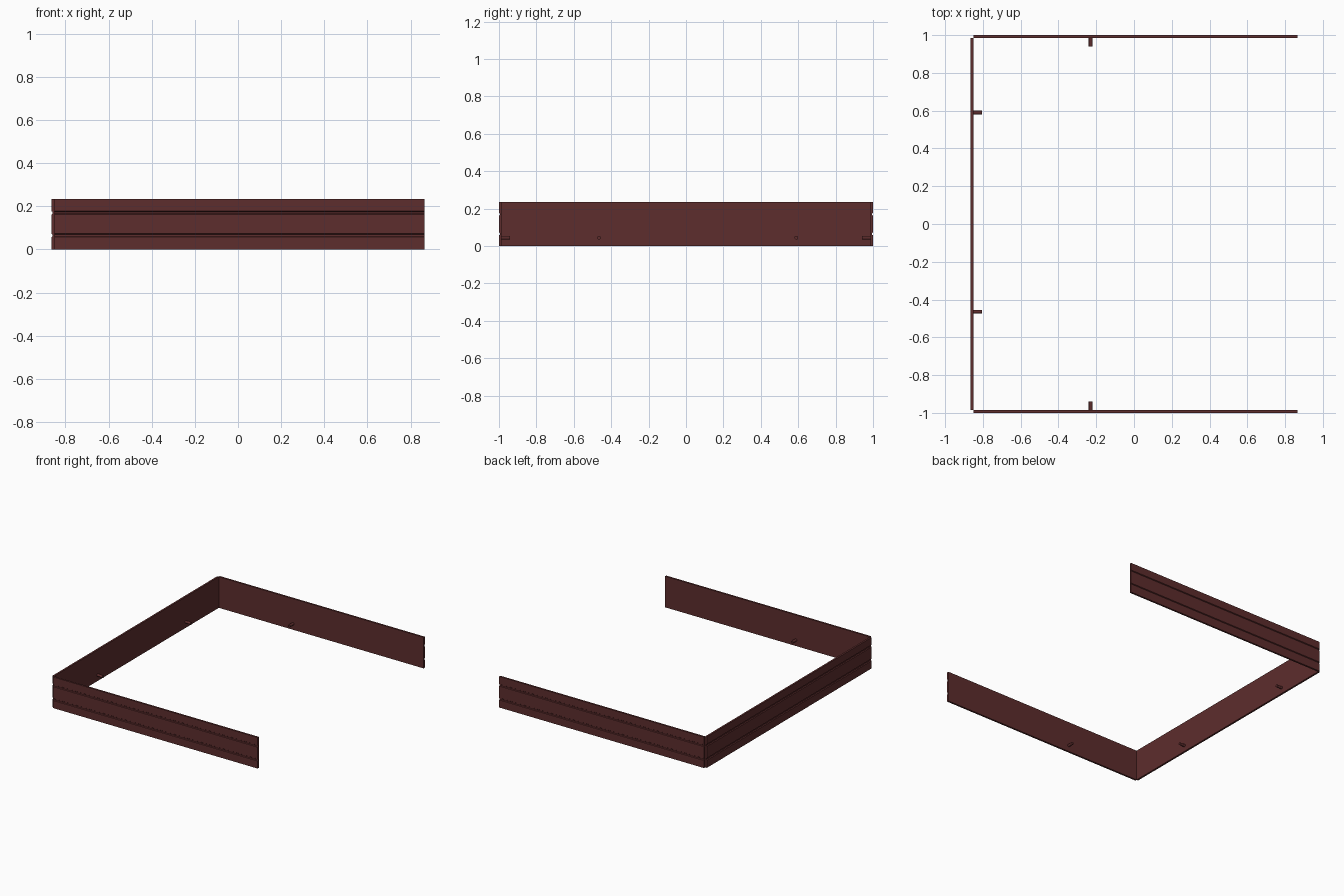
import bpy
import bmesh
from mathutils import Matrix, Vector

old = bpy.data.objects.get("Cube")
if old:
    bpy.data.objects.remove(old, do_unlink=True)


def make_material(name, rgb):
    mat = bpy.data.materials.new(name)
    mat.use_nodes = True
    color = (*rgb, 1.0)
    mat.diffuse_color = color
    mat.node_tree.nodes["Principled BSDF"].inputs["Base Color"].default_value = color
    return mat


maroon = make_material("dark maroon", (0.11, 0.026, 0.026))

HEIGHT, THICK, DEPTH, HALF_GAP = 0.235, 0.014, 0.006, 0.008
HALF_X, HALF_Y = 0.865, 1.0
PEG_Z, PEG_R, PEG_LEN = 0.045, 0.01, 0.046


def add_object(name, bm):
    bmesh.ops.recalc_face_normals(bm, faces=bm.faces)
    mesh = bpy.data.meshes.new(name)
    bm.to_mesh(mesh)
    bm.free()
    mesh.materials.append(maroon)
    obj = bpy.data.objects.new(name, mesh)
    bpy.context.collection.objects.link(obj)


def board(name, start, end, outward):
    """Extrude the grooved section from start to end, grooves facing outward."""
    section = [(-THICK, 0), (0, 0)]
    for z in (0.065, 0.17):
        section += [(0, z - HALF_GAP), (-DEPTH, z - HALF_GAP / 2),
                    (-DEPTH, z + HALF_GAP / 2), (0, z + HALF_GAP)]
    section += [(0, HEIGHT), (-THICK, HEIGHT)]
    start, end, outward = Vector(start), Vector(end), Vector(outward)
    bm = bmesh.new()
    face = bm.faces.new([bm.verts.new(start + outward * d + Vector((0, 0, z)))
                         for d, z in section])
    out = bmesh.ops.extrude_face_region(bm, geom=[face])
    moved = [g for g in out["geom"] if isinstance(g, bmesh.types.BMVert)]
    bmesh.ops.translate(bm, verts=moved, vec=end - start)
    add_object(name, bm)


def peg(name, base, inward):
    """Round peg standing out from the inner face of a board."""
    inward = Vector(inward)
    place = (Matrix.Translation(Vector(base) + inward * PEG_LEN / 2)
             @ inward.to_track_quat("Z", "Y").to_matrix().to_4x4())
    bm = bmesh.new()
    bmesh.ops.create_cone(bm, cap_ends=True, segments=16, radius1=PEG_R,
                          radius2=PEG_R, depth=PEG_LEN, matrix=place)
    add_object(name, bm)


# Front and back boards with one peg each
for label, s in (("front", -1), ("back", 1)):
    board(label + "_board", (THICK - HALF_X, s * HALF_Y, 0),
          (HALF_X, s * HALF_Y, 0), (0, s, 0))
    peg(label + "_peg", (-0.23, s * (HALF_Y - THICK), PEG_Z), (0, -s, 0))

# Right side board with two pegs
board("right_board", (-HALF_X, THICK - HALF_Y, 0),
      (-HALF_X, HALF_Y - THICK, 0), (-1, 0, 0))
for label, y in (("front", -0.465), ("back", 0.59)):
    peg("right_board_%s_peg" % label, (THICK - HALF_X, y, PEG_Z), (1, 0, 0))
